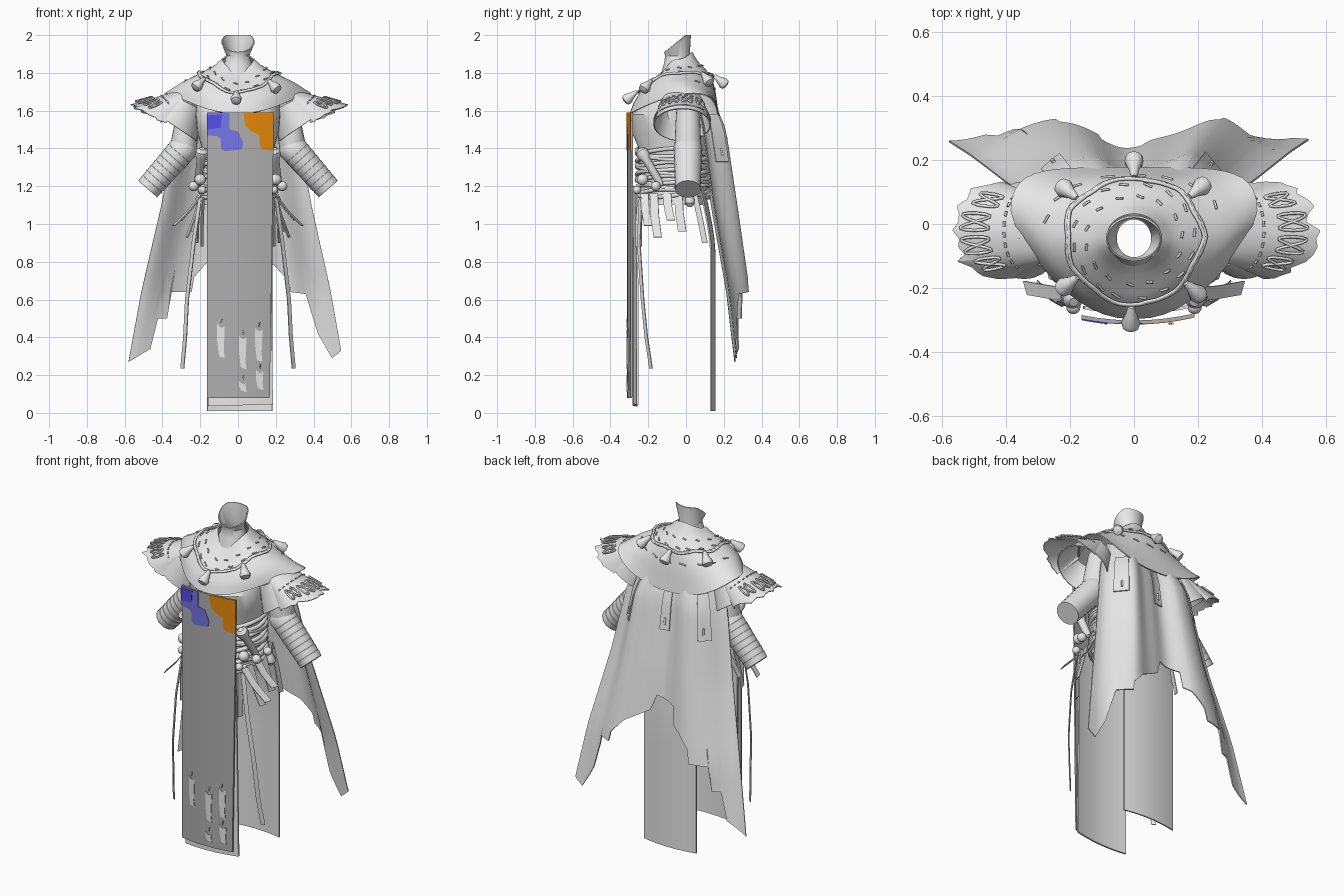
import bpy, bmesh, math, random
from math import sin, cos, pi, radians
from mathutils import Vector

random.seed(4)
if "Cube" in bpy.data.objects:
    bpy.data.objects.remove(bpy.data.objects["Cube"])


def material(name, r, g, b):
    m = bpy.data.materials.new(name)
    m.use_nodes = True
    m.diffuse_color = (r, g, b, 1)
    m.node_tree.nodes["Principled BSDF"].inputs["Base Color"].default_value = (r, g, b, 1)
    return m


CLOTH = material("pale grey cloth", .8, .8, .8)
PANEL = material("mid grey cloth", .43, .43, .43)
ORANGE = material("orange paint", .95, .3, .003)
BLUE = material("light blue paint", .2, .2, .9)
DEEP = material("deep blue paint", .09, .08, .8)


def mesh_object(name, bm, mat=CLOTH, thick=0):
    bmesh.ops.recalc_face_normals(bm, faces=bm.faces)
    me = bpy.data.meshes.new(name)
    bm.to_mesh(me)
    bm.free()
    me.materials.append(mat)
    ob = bpy.data.objects.new(name, me)
    bpy.context.collection.objects.link(ob)
    if thick:
        mod = ob.modifiers.new("thickness", "SOLIDIFY")
        mod.thickness, mod.offset = thick, 0
    return ob


def loft(name, rows, closed=True, caps=False, **kw):
    bm = bmesh.new()
    vs = [[bm.verts.new(p) for p in row] for row in rows]
    n = len(rows[0])
    for a, b in zip(vs, vs[1:]):
        for i in range(n if closed else n - 1):
            j = (i + 1) % n
            bm.faces.new((a[i], a[j], b[j], b[i]))
    if caps:
        bm.faces.new(vs[0])
        bm.faces.new(vs[-1])
    return mesh_object(name, bm, **kw)


def plate(name, outline, y, depth, mat=CLOTH):
    # Flat outline cut into upright strips, bowed around the body, then thickened
    bm = bmesh.new()
    bm.faces.new([bm.verts.new((x, 0, z)) for x, z in outline])
    for k in range(-5, 7):
        bmesh.ops.bisect_plane(bm, geom=bm.verts[:] + bm.edges[:] + bm.faces[:],
                               plane_co=(k * .03, 0, 0), plane_no=(1, 0, 0))
    for v in bm.verts:
        v.co.y = y + .02 * (v.co.x / .18) ** 2
    ext = bmesh.ops.extrude_face_region(bm, geom=bm.faces[:])["geom"]
    bmesh.ops.translate(bm, vec=(0, depth, 0), verts=[v for v in ext if isinstance(v, bmesh.types.BMVert)])
    return mesh_object(name, bm, mat)


def cords(name, paths, radius, cyclic=False):
    cu = bpy.data.curves.new(name, "CURVE")
    cu.dimensions, cu.bevel_depth, cu.bevel_resolution = "3D", radius, 1
    cu.use_fill_caps = True
    for path in paths:
        sp = cu.splines.new("POLY")
        sp.points.add(len(path) - 1)
        sp.use_cyclic_u = cyclic
        for p, q in zip(sp.points, path):
            p.co = (*q, 1)
    cu.materials.append(CLOTH)
    ob = bpy.data.objects.new(name, cu)
    bpy.context.collection.objects.link(ob)


def table(t, keys):
    # Piecewise linear lookup in rows of (key, values...)
    if t <= keys[0][0]:
        return keys[0][1:]
    for a, b in zip(keys, keys[1:]):
        if t <= b[0]:
            f = (t - a[0]) / (b[0] - a[0])
            return [p + (q - p) * f for p, q in zip(a[1:], b[1:])]
    return keys[-1][1:]


def ring(c, rx, ry, z, n=32):
    return [(rx * cos(2 * pi * i / n), c + ry * sin(2 * pi * i / n), z) for i in range(n)]


def lathe(name, base, axis, profile, n=14):
    q = Vector(axis).to_track_quat("Z", "Y")
    rows = [[Vector(base) + q @ Vector((r * cos(2 * pi * i / n), r * sin(2 * pi * i / n), h))
             for i in range(n)] for r, h in profile]
    return loft(name, rows, caps=True)


# Torso and neck
body = [(1.66, .22, -.2, .1), (1.58, .225, -.287, .12), (1.48, .215, -.285, .12),
        (1.4, .19, -.25, .11), (1.25, .185, -.25, .11), (1.1, .2, -.24, .11)]
loft("torso", [ring((f + b) / 2, rx, (b - f) / 2, z) for z, rx, f, b in body])
loft("neck", [ring(-.045, .1, .085, 1.79), ring(-.045, .07, .068, 1.85), ring(-.045, .057, .062, 1.89),
              [(x, y, min(2, 1.965 + .8 * (y + .045))) for x, y, z in ring(-.045, .085, .068, 2)]], thick=.006)

# Shoulder mantle: t runs from collar to hem
MANTLE = [(0, .085, .075, -.045, 1.8, 1.87, 1.91), (.25, .125, .11, -.05, 1.76, 1.835, 1.86),
          (.5, .2, .19, -.055, 1.69, 1.795, 1.78), (.75, .3, .215, -.06, 1.64, 1.745, 1.69),
          (1, .385, .235, -.06, 1.585, 1.69, 1.55)]


def mantle(a, t, lift=0):
    rx, ry, cy, zf, zs, zb = table(t, MANTLE)
    c, s = cos(a), sin(a)
    sq = 1 - .2 * max(0, t - .4)
    x = rx * math.copysign(abs(c) ** sq, c) * (1 + .22 * t * t * min(s, 0))
    y = cy + ry * math.copysign(abs(s) ** sq, s) + .1 * t ** 3 * c * c
    z = zs * c * c + (zb if s > 0 else zf) * s * s
    return Vector((x + c * lift * .5, y + s * lift * .5, z + lift))


loft("shoulder_mantle", [[mantle(2 * pi * i / 48, k / 12) for i in range(48)] for k in range(13)], thick=.006)

# Stitching, necklace cords and bell pendants
stitches = []
for t, count in ((.32, 14), (.45, 16), (.68, 18)):
    for i in range(count):
        a = 2 * pi * (i + random.random() * .3) / count
        if t < .6 or sin(a) > .1:
            stitches.append([mantle(a + k * .07, t + k * .01, .006) for k in range(3)])
cords("mantle_stitches", stitches, .004)
cords("necklace_cords", [[mantle(2 * pi * i / 60, .52 + w * .018 * sin(2 * pi * i / 60 * 7 + w), .012)
                          for i in range(60)] for w in (-1, 1, 1.6)], .006, True)
bell = [(.008, 0), (.013, .012), (.017, .03), (.03, .062), (.026, .08), (.01, .086)]
for deg in (40, 90, 142, 216, 268, 318):
    a = radians(deg)
    lathe("bell_pendant", mantle(a, .54, .02), (cos(a), sin(a), -.8), bell)

# Back cape: height, half width, then depth at the spine, fold crest and outer edge
CAPE = [(.27, .58, .29, .305, .265), (.65, .51, .27, .33, .22), (1.1, .405, .22, .265, .14),
        (1.5, .33, .165, .205, .085), (1.7, .24, .1, .12, .04)]
HEM = [(-1, .27), (-.82, .34), (-.79, .5), (-.7, .5), (-.69, .64), (-.48, .64), (-.47, .72), (-.34, .8),
       (-.24, .82), (-.23, .92), (.05, .95), (.12, .86), (.42, .78), (.56, .7), (.57, .64), (.73, .63),
       (.8, .42), (.9, .29), (1, .33)]


def cape(u, z, out=0):
    hw, spine, crest, edge = table(z, CAPE)
    v = abs(u)
    a, b, f = (spine, crest, v / .5) if v < .5 else (crest, edge, (v - .5) / .5)
    y = a + (b - a) * (1 - cos(pi * f)) / 2 + .006 * sin(14 * u)
    return Vector((u * hw * (.96 if u > 0 else 1), y + out, z))


us = sorted({h[0] for h in HEM} | {i / 24 for i in range(-24, 25)})
loft("back_cape", [[cape(u, 1.7 + (table(u, HEM)[0] - 1.7) * k / 16) for u in us] for k in range(17)],
     closed=False, thick=.006)
for u in (-.72, 0, .72):
    loft("cape_tab", [[cape(u + w, 1.58 - k * .05, .014) for w in (-.08, 0, .08)] for k in range(6)],
         closed=False, thick=.006)
    cords("tab_knot", [[cape(u, 1.4 - k * .02, .02) for k in range(3)]], .006)

# Long cloth panels
plate("front_panel", [(-.165, 1.59), (.19, 1.59), (.168, .08), (-.165, .08)], -.312, .01, PANEL)
plate("front_under_panel", [(-.155, 1.2), (.17, 1.2), (.185, .045), (-.16, .035)], -.282, .01)
loft("back_panel", [[(.01 + .172 * i / 6, .152 - .02 * (i / 6) ** 2 - .3 * max(0, z - .85) ** 1.5, z)
                     for i in range(-6, 7)] for z in (1.2, 1.1, 1.0, .92, .85, .6, .3, .01)],
     closed=False, thick=.008)

# Painted shapes and worn patches on the front panel
plate("blue_patch", [(-.165, 1.59), (-.045, 1.59), (-.045, 1.5), (0, 1.49), (.028, 1.43), (.02, 1.395),
                     (-.07, 1.385), (-.09, 1.4), (-.09, 1.45), (-.11, 1.465), (-.165, 1.47)], -.315, .004, BLUE)
plate("deep_blue_patch", [(-.165, 1.575), (-.085, 1.58), (-.09, 1.51), (-.165, 1.5)], -.318, .004, DEEP)
plate("orange_patch", [(.028, 1.59), (.19, 1.59), (.187, 1.39), (.13, 1.395), (.115, 1.42), (.115, 1.47),
                       (.07, 1.49), (.04, 1.52)], -.315, .004, ORANGE)
for x, lo, hi in ((-.09, .29, .47), (.025, .23, .41), (.025, .11, .17), (.11, .27, .45), (.115, .12, .23)):
    plate("worn_patch", [(x - .02, hi), (x, hi - .02), (x + .02, hi - .01), (x + .015, lo + .04),
                         (x + .02, lo), (x - .01, lo + .01), (x - .02, (lo + hi) / 2)], -.315, .004)
    cords("patch_tie", [[(x, -.312, hi + .005), (x + .006, -.312, hi + .03)]], .003)

# Waist wraps
wraps = []
for k in range(11):
    z = 1.15 + k * .024
    wraps.append([(x, y, z + .01 * sin(i * .6 + k * 2)) for i, (x, y, _) in enumerate(ring(-.07, .195, .19, z))])
cords("waist_wraps", wraps, .012, True)


def strap(name, points, width, turn=0):
    w = Vector((cos(turn), sin(turn), 0)) * width / 2
    loft(name, [[Vector(p) - w, Vector(p) + w] for p in points], closed=False, thick=.005)


def pad(side, phi, s, lift=0, jag=0):
    outer = .43 + .14 * cos(phi) + jag
    x = .29 + (outer - .29) * s
    z = 1.71 - .08 * s - (.05 + .03 * s) * (1 - cos(phi)) + lift
    return Vector((side * x, -.02 + (.1 + .05 * s) * sin(phi), z))


for side in (-1, 1):
    # Flared sleeve cap hanging steeply off the shoulder
    rows = []
    for k in range(6):
        f = k / 5
        c = Vector((.275 + .07 * f, -.02, 1.645 - .12 * f))
        rows.append([(side * (c.x + (.085 + .04 * f) * cos(a)), c.y + (.11 + .04 * f) * sin(a),
                      c.z + (.045 + .04 * f) * cos(a)) for a in [2 * pi * i / 28 for i in range(28)]])
    loft("sleeve_cap", rows, thick=.006)

    # Ragged shoulder flap with knots and stitching
    phis = [radians(-100 + i * 200 / 20) for i in range(21)]
    jags = [random.uniform(-.03, .015) for _ in phis]
    loft("shoulder_flap", [[pad(side, p, k / 5, 0, j * k / 5) for p, j in zip(phis, jags)] for k in range(6)],
         closed=False, thick=.006)
    cords("flap_knots", [[pad(side, p + .2 * cos(a), s + .16 * sin(2 * a), .012)
                          for a in [i * pi / 10 for i in range(20)]]
                         for p, s in ((-.9, .7), (-.35, .75), (.2, .75), (.8, .7))], .005, True)
    cords("flap_stitches", [[pad(side, p + d, .42, .006) for d in (0, .07, .14)]
                            for p in [-1.3 + .28 * i for i in range(10)]], .004)

    # Upper arm and bandaged forearm with overlapping wrap edges
    shoulder, elbow, wrist = (Vector((side * x, .01, z)) for x, z in ((.255, 1.62), (.29, 1.4), (.478, 1.185)))
    lathe("upper_arm", shoulder, elbow - shoulder, [(.06, 0), (.066, .1), (.07, .2), (.066, .235), (.045, .26)], 24)
    length = (wrist - elbow).length
    profile = [(.05, -.05), (.068, -.03)]
    for k in range(8):
        f = k / 8
        r = .076 - .008 * f
        profile += [(r, f * length), (r - .003, (f + .12) * length)]
    lathe("bandaged_forearm", elbow, wrist - elbow, profile + [(.068, length)], 24)

    # Belt beads, flask and charm
    for x, y, z, r in ((.2, -.23, 1.235, .03), (.235, -.16, 1.2, .026), (.19, -.26, 1.18, .022), (.225, -.04, 1.2, .024)):
        lathe("belt_bead", (side * x, y, z - r), (0, 0, 1),
              [(r * sin(pi * k / 8) + .0005, r - r * cos(pi * k / 8)) for k in range(9)])
    lathe("belt_flask", (side * .19, -.24, 1.39), (side * .03, .13, -.22),
          [(.015, -.01), (.032, .005), (.034, .03), (.022, .06), (.02, .2), (.01, .22)])
    lathe("hip_charm", (side * .2, .02, 1.2), (side * .02, 0, -1),
          [(.008, 0), (.012, .04), (.026, .07), (.026, .09), (.01, .11)])

    # Hanging straps and hip strips
    strap("long_strap", [(side * .2, -.24, 1.14), (side * .235, -.25, .9), (side * .27, -.23, .6),
                         (side * .28, -.21, .4), (side * .295, -.185, .235)], .024, side * .7)
    strap("inner_strap", [(side * .185, -.24, 1.14), (side * .19, -.25, 1.0), (side * .19, -.25, .88)], .035, 1.2)
    strap("hip_tail", [(side * .2, .04, 1.18), (side * .21, .07, 1.05), (side * .215, .1, .9)], .03, 1.3)
    for y, reach, drop in ((-.22, .14, .17), (-.17, .07, .23), (-.1, .1, .14), (-.04, .04, .2)):
        strap("hip_strip", [(side * .195, y, 1.16), (side * (.2 + reach * .4), y + .005, 1.16 - drop * .5),
                            (side * (.2 + reach), y + .02, 1.16 - drop)], .045, side * 1.3)

# Apply thickness, then smooth rounded parts while keeping edges sharp
bpy.ops.object.select_all(action="DESELECT")
for ob in bpy.context.scene.objects:
    if ob.type == "MESH":
        ob.select_set(True)
        bpy.context.view_layer.objects.active = ob
bpy.ops.object.convert(target="MESH")
bpy.ops.object.shade_smooth_by_angle(angle=radians(35))
